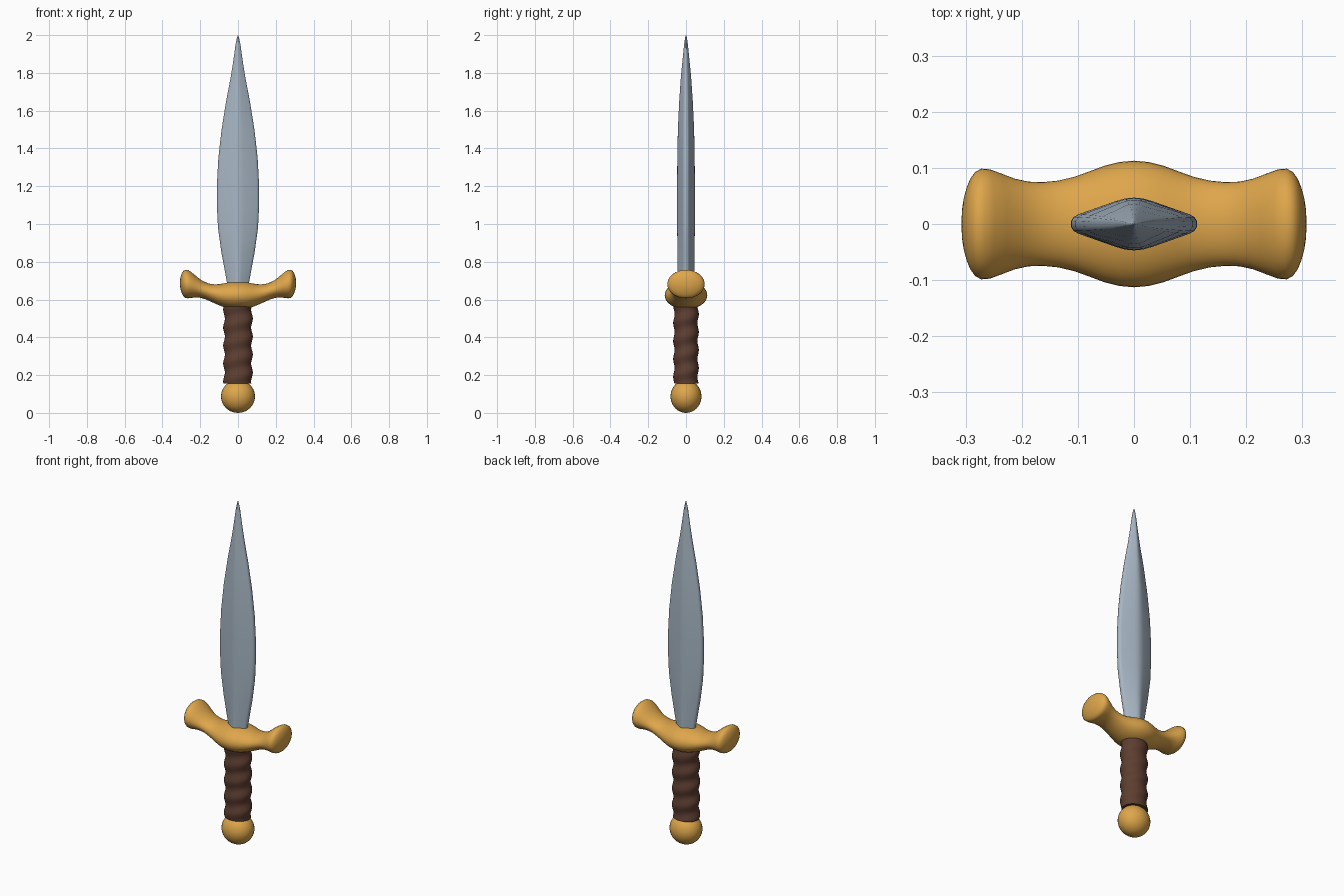
import bpy, bmesh, math
from math import sin, cos, pi

old = bpy.data.objects.get("Cube")
if old:
    bpy.data.objects.remove(old, do_unlink=True)


def material(name, rgb):
    m = bpy.data.materials.new(name)
    m.use_nodes = True
    m.diffuse_color = (*rgb, 1)
    m.node_tree.nodes["Principled BSDF"].inputs["Base Color"].default_value = (*rgb, 1)
    return m


gold = material("warm gold", (0.73, 0.38, 0.07))
steel = material("blue grey steel", (0.39, 0.47, 0.55))
leather = material("dark brown leather", (0.11, 0.048, 0.03))


def loft(name, rings, mat, angle):
    """Skin a stack of equal-sized closed rings and cap both ends."""
    bm = bmesh.new()
    loops = [[bm.verts.new(p) for p in ring] for ring in rings]
    n = len(loops[0])
    for a, b in zip(loops, loops[1:]):
        for i in range(n):
            j = (i + 1) % n
            bm.faces.new((a[i], a[j], b[j], b[i]))
    bm.faces.new(loops[0][::-1])
    bm.faces.new(loops[-1])
    bmesh.ops.recalc_face_normals(bm, faces=bm.faces)
    mesh = bpy.data.meshes.new(name)
    bm.to_mesh(mesh)
    bm.free()
    mesh.materials.append(mat)
    obj = bpy.data.objects.new(name, mesh)
    bpy.context.collection.objects.link(obj)
    bpy.ops.object.select_all(action="DESELECT")
    obj.select_set(True)
    bpy.context.view_layer.objects.active = obj
    bpy.ops.object.shade_smooth_by_angle(angle=math.radians(angle))
    return obj


def circle(n):
    return [2 * pi * i / n for i in range(n)]


# Blade: rounded diamond section along a leaf outline (z, half width, half depth)
quarter = [(1, 0.12), (0.96, 0.27), (0.88, 0.37), (0.3, 0.86), (0.14, 0.97)]
half = quarter + [(0, 1)] + [(-x, y) for x, y in quarter[::-1]]
section = half + [(-x, -y) for x, y in half]
outline = [(0.62, 0.052, 0.042), (0.7, 0.06, 0.043), (0.85, 0.088, 0.045),
           (0.98, 0.106, 0.047), (1.1, 0.112, 0.047), (1.22, 0.111, 0.047),
           (1.35, 0.104, 0.046), (1.5, 0.087, 0.043), (1.65, 0.063, 0.036),
           (1.78, 0.038, 0.027), (1.87, 0.024, 0.018), (1.95, 0.013, 0.010),
           (1.985, 0.006, 0.005), (2.0, 0.001, 0.001)]
loft("blade", [[(w * x, d * y, z) for x, y in section] for z, w, d in outline], steel, 60)

# Guard: (top x, top z, bottom x, bottom z, half depth) from the middle outwards
stations = [(0, 0.70, 0, 0.547, 0.118), (0.055, 0.692, 0.05, 0.55, 0.108),
            (0.10, 0.68, 0.11, 0.571, 0.083), (0.15, 0.681, 0.18, 0.607, 0.073),
            (0.20, 0.703, 0.225, 0.613, 0.079), (0.252, 0.755, 0.27, 0.603, 0.104),
            (0.283, 0.765, 0.286, 0.608, 0.099), (0.30, 0.738, 0.30, 0.637, 0.066),
            (0.308, 0.705, 0.308, 0.67, 0.024)]
mirrored = [(-a, b, -c, d, e) for a, b, c, d, e in stations[:0:-1]]


def guard_ring(tx, tz, bx, bz, depth):
    return [((tx + bx) / 2 + (tx - bx) / 2 * sin(a), depth * cos(a),
             (tz + bz) / 2 + (tz - bz) / 2 * sin(a)) for a in circle(20)]


guard = loft("guard", [guard_ring(*s) for s in mirrored + stations], gold, 80)
smooth = guard.modifiers.new("soft surface", "SUBSURF")
smooth.levels = smooth.render_levels = 1

# Grip: oval column with a spiral leather wrap
low, high, steps = 0.155, 0.58, 60
grip = []
for k in range(steps + 1):
    z = low + (high - low) * k / steps
    ring = []
    for a in circle(28):
        r = 1 + 0.06 * sin(2 * pi * z / 0.095 - a)
        ring.append((0.074 * r * cos(a), 0.064 * r * sin(a), z))
    grip.append(ring)
loft("grip", grip, leather, 60)

# Pommel: slightly flattened ball, cut flat under the grip
pommel = []
for k in range(15):
    t = -pi / 2 + 0.04 + k * (pi / 2 + 0.95) / 14
    pommel.append([(0.09 * cos(t) * cos(a), 0.082 * cos(t) * sin(a),
                    0.087 + 0.087 * sin(t)) for a in circle(28)])
loft("pommel", pommel, gold, 50)
